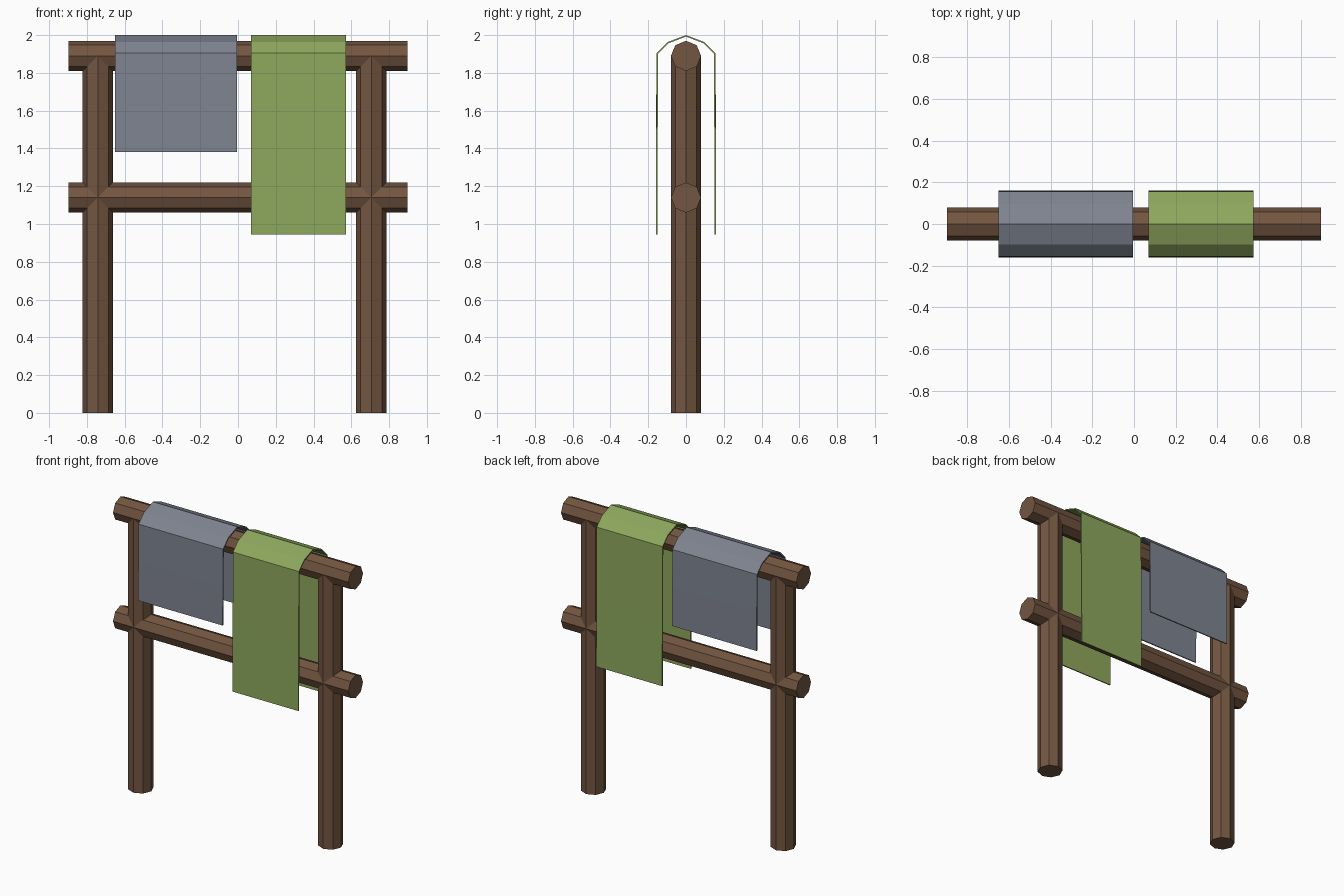
import bpy, math

if "Cube" in bpy.data.objects:
    bpy.data.objects.remove(bpy.data.objects["Cube"])

def material(name, rgb):
    m = bpy.data.materials.new(name)
    m.diffuse_color = (*rgb, 1)
    m.use_nodes = True
    m.node_tree.nodes["Principled BSDF"].inputs["Base Color"].default_value = m.diffuse_color
    return m

WOOD = material("brown_wood", (0.17, 0.092, 0.052))
GREY = material("grey_cloth", (0.21, 0.23, 0.28))
GREEN = material("green_cloth", (0.27, 0.39, 0.11))

# Octagonal log with corners on its axes
def log(name, length, location, rotation=(0, 0, 0)):
    bpy.ops.mesh.primitive_cylinder_add(vertices=8, radius=0.08, depth=length,
                                        location=location, rotation=rotation)
    ob = bpy.context.object
    ob.name = name
    ob.data.materials.append(WOOD)

# Folded cloth: half profile mirrored over the rail, extruded along x
def cloth(name, x0, x1, bottom, mat):
    half = [(0.16, bottom), (0.158, (bottom + 1.905) / 2), (0.155, 1.905), (0.098, 1.963)]
    profile = [(-y, z) for y, z in half] + [(0, 2.0)] + half[::-1]
    n = len(profile)
    verts = [(x, y, z) for x in (x0, x1) for y, z in profile]
    faces = [(i, n + i, n + i + 1, i + 1) for i in range(n - 1)]
    mesh = bpy.data.meshes.new(name)
    mesh.from_pydata(verts, [], faces)
    mesh.materials.append(mat)
    ob = bpy.data.objects.new(name, mesh)
    bpy.context.collection.objects.link(ob)
    solid = ob.modifiers.new("thickness", 'SOLIDIFY')
    solid.thickness = 0.008
    # thicken inward, toward the rail
    mesh.update()
    solid.offset = -1 if mesh.polygons[0].normal.y < 0 else 1

# Posts stop at the centre of the top rail
for side, x in (("left", -0.742), ("right", 0.706)):
    log(side + "_post", 1.89, (x, 0, 0.945))

# Horizontal rails
for name, z in (("top_rail", 1.89), ("lower_rail", 1.14)):
    log(name, 1.795, (0, 0, z), (0, math.pi / 2, 0))

# Hanging cloths
cloth("grey_cloth", -0.65, -0.005, 1.38, GREY)
cloth("green_cloth", 0.07, 0.573, 0.945, GREEN)
